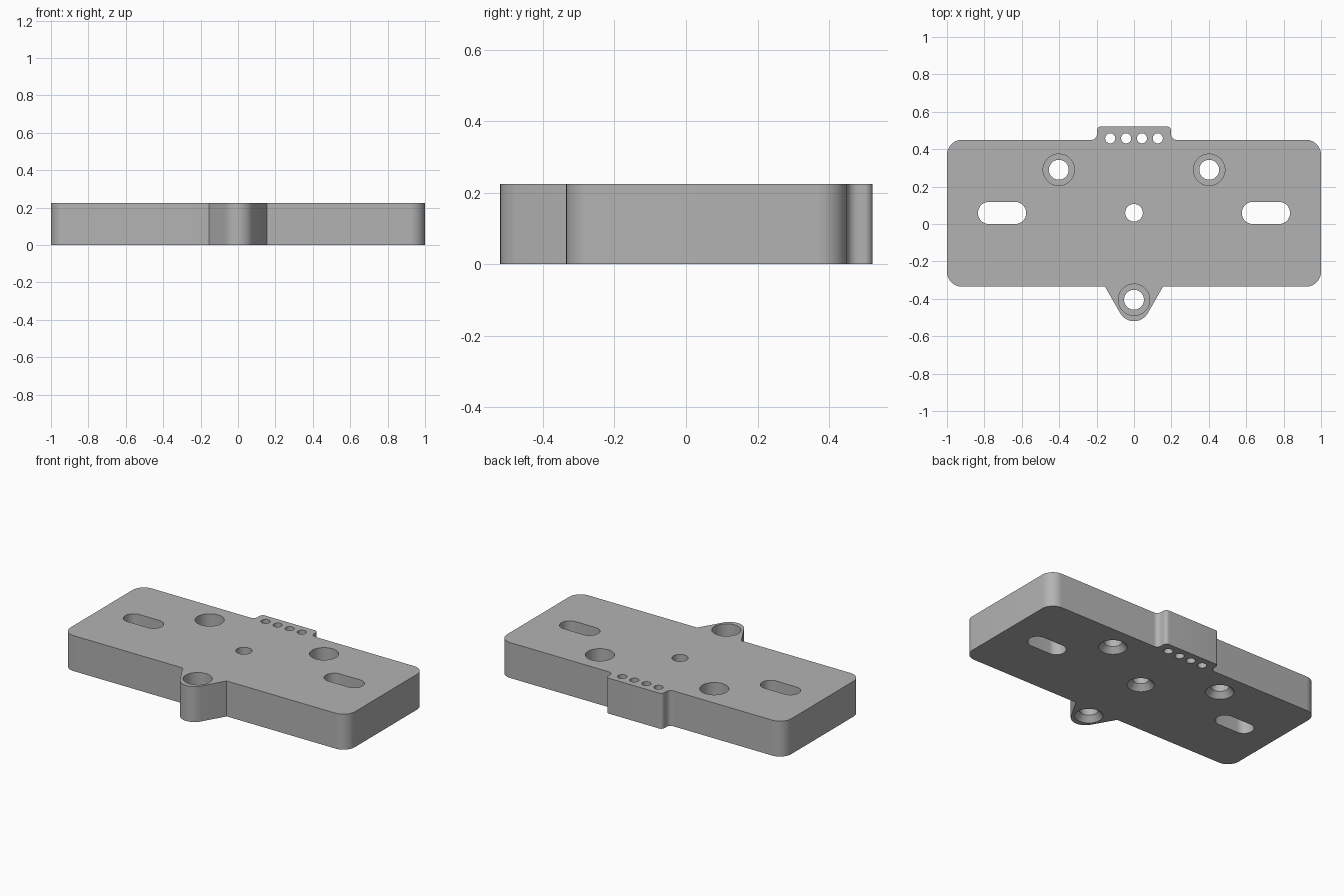
import bpy, bmesh, math
from mathutils import Vector

cube = bpy.data.objects.get("Cube")
if cube:
    bpy.data.objects.remove(cube, do_unlink=True)

HEIGHT = 0.225
OVER = 0.05  # how far cutters reach past the plate

grey = bpy.data.materials.new("plain grey")
grey.use_nodes = True
grey.diffuse_color = (0.45, 0.45, 0.45, 1)
grey.node_tree.nodes["Principled BSDF"].inputs["Base Color"].default_value = (0.45, 0.45, 0.45, 1)


def rounded(corners, steps=12):
    """Turn (x, y, radius) corners into a closed outline with tangent arcs."""
    points = []
    for i, (x, y, r) in enumerate(corners):
        here = Vector((x, y))
        if r == 0:
            points.append(here)
            continue
        a = (Vector(corners[i - 1][:2]) - here).normalized()
        b = (Vector(corners[(i + 1) % len(corners)][:2]) - here).normalized()
        half = a.angle(b) / 2
        centre = here + (a + b).normalized() * r / math.sin(half)
        start = here + a * r / math.tan(half) - centre
        end = here + b * r / math.tan(half) - centre
        sweep = start.angle(end)
        for k in range(steps + 1):
            t = k / steps
            arc = start * math.sin((1 - t) * sweep) + end * math.sin(t * sweep)
            points.append(centre + arc / math.sin(sweep))
    return points


def add_stack(bm, rings):
    """Skin a stack of (outline, z) rings into a closed solid."""
    loops = [[bm.verts.new((p.x, p.y, z)) for p in outline] for outline, z in rings]
    for low, high in zip(loops, loops[1:]):
        for i in range(len(low)):
            bm.faces.new((low[i - 1], low[i], high[i], high[i - 1]))
    bm.faces.new(loops[0][::-1])
    bm.faces.new(loops[-1])


def circle(x, y, r, n=48):
    return [Vector((x + r * math.cos(math.tau * i / n), y + r * math.sin(math.tau * i / n)))
            for i in range(n)]


def to_object(bm, name):
    bmesh.ops.recalc_face_normals(bm, faces=bm.faces)
    mesh = bpy.data.meshes.new(name)
    bm.to_mesh(mesh)
    bm.free()
    mesh.materials.append(grey)
    obj = bpy.data.objects.new(name, mesh)
    bpy.context.collection.objects.link(obj)
    return obj


# Plate outline: right half from the front lug to the rear tab, then mirrored
right = [(0.155, -0.335, 0), (1, -0.335, 0.08), (1, 0.45, 0.08),
         (0.198, 0.45, 0.03), (0.198, 0.522, 0.022)]
left = [(-x, y, r) for x, y, r in reversed(right)]
lug_tip = (0, -0.606, 0.085)
bm = bmesh.new()
outline = rounded(right + left + [lug_tip])
add_stack(bm, [(outline, 0), (outline, HEIGHT)])
plate = to_object(bm, "mounting_plate")

# Cutters for every hole
bm = bmesh.new()
top, bottom = HEIGHT + OVER, -OVER


def countersink(x, y, wide, narrow, depth):
    return [(circle(x, y, wide), bottom), (circle(x, y, wide), 0.0),
            (circle(x, y, narrow), depth)]


# Screw holes: deep pocket above, countersink below
for x, y in ((-0.402, 0.29), (0.402, 0.29), (0, -0.405)):
    pocket = circle(x, y, 0.084)
    add_stack(bm, countersink(x, y, 0.082, 0.053, 0.035)
              + [(circle(x, y, 0.053), 0.115), (pocket, 0.115), (pocket, top)])

# Centre hole
add_stack(bm, countersink(0, 0.06, 0.079, 0.047, 0.035) + [(circle(0, 0.06, 0.047), top)])

# Row of pin holes in the rear tab
for i in range(4):
    pin = circle(-0.127 + i * 0.0847, 0.458, 0.027, 32)
    add_stack(bm, [(pin, bottom), (pin, top)])

# Side slots
for side in (-1, 1):
    a, b = side * 0.577, side * 0.834
    slot = rounded([(a, 0, 0.058), (b, 0, 0.058), (b, 0.118, 0.058), (a, 0.118, 0.058)])
    add_stack(bm, [(slot, bottom), (slot, top)])

cutter = to_object(bm, "hole_cutter")
cutter.hide_render = True

cut = plate.modifiers.new("holes", "BOOLEAN")
cut.operation = "DIFFERENCE"
cut.solver = "EXACT"
cut.object = cutter
bpy.context.view_layer.objects.active = plate
plate.select_set(True)
bpy.ops.object.modifier_apply(modifier=cut.name)
bpy.data.objects.remove(cutter, do_unlink=True)

# Smooth round walls, crisp rims
bpy.ops.object.shade_smooth_by_angle(angle=math.radians(25))
